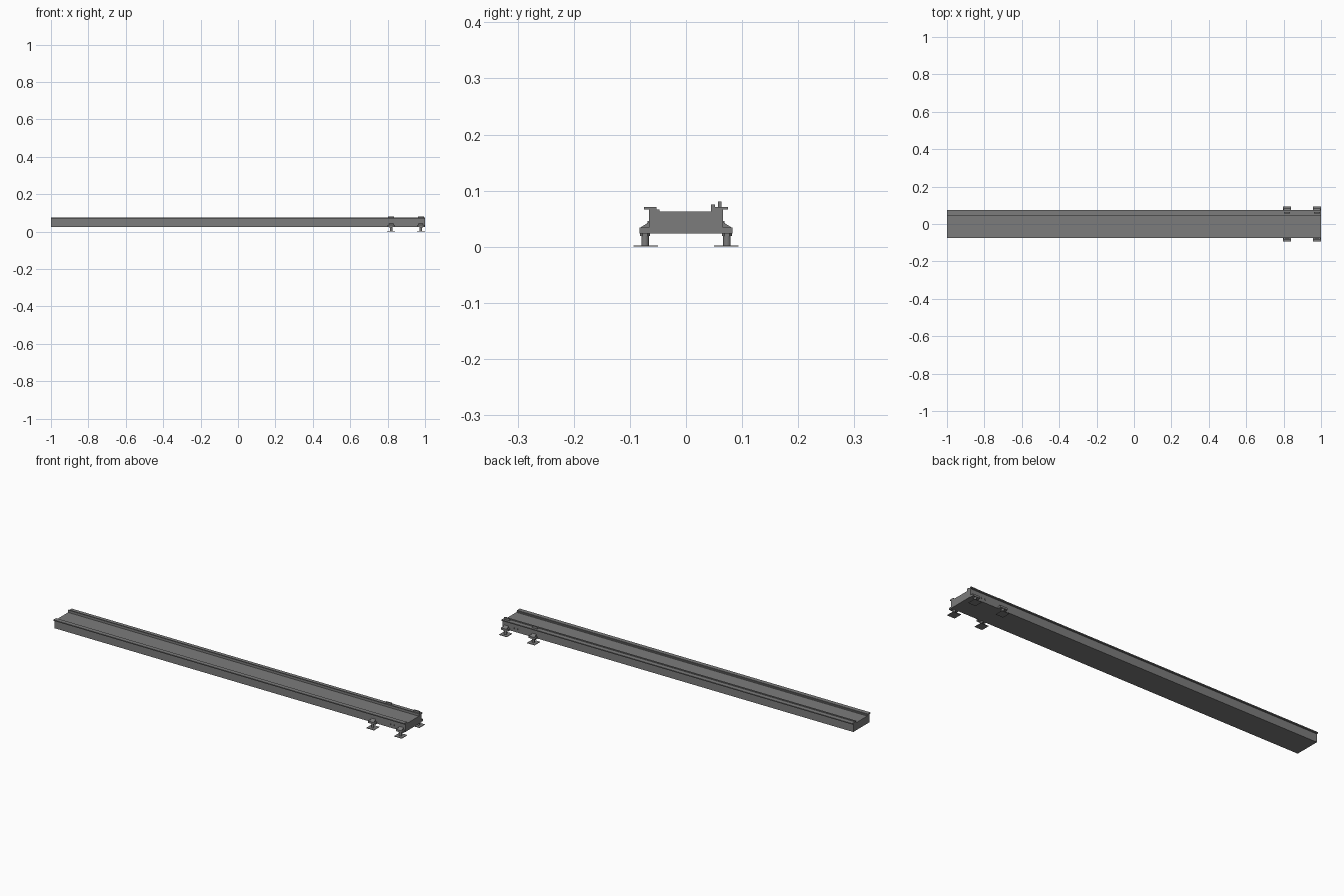
import bpy, bmesh
from math import pi

if "Cube" in bpy.data.objects:
    bpy.data.objects.remove(bpy.data.objects["Cube"])

# Dark grey paint for every part
dark = bpy.data.materials.new("dark_grey")
dark.diffuse_color = (.2, .2, .2, 1)
dark.use_nodes = True
dark.node_tree.nodes["Principled BSDF"].inputs["Base Color"].default_value = dark.diffuse_color


def extrude_x(name, profile, x0, x1):
    """Extrude a closed (y, z) profile along x."""
    bm = bmesh.new()
    face = bm.faces.new([bm.verts.new((x0, y, z)) for y, z in profile])
    res = bmesh.ops.extrude_face_region(bm, geom=[face])
    verts = [v for v in res["geom"] if isinstance(v, bmesh.types.BMVert)]
    bmesh.ops.translate(bm, verts=verts, vec=(x1 - x0, 0, 0))
    # close the starting end if the extrusion consumed its face
    bmesh.ops.holes_fill(bm, edges=[e for e in bm.edges if e.is_boundary])
    bmesh.ops.recalc_face_normals(bm, faces=bm.faces)
    mesh = bpy.data.meshes.new(name)
    bm.to_mesh(mesh)
    bm.free()
    mesh.materials.append(dark)
    ob = bpy.data.objects.new(name, mesh)
    bpy.context.collection.objects.link(ob)
    return ob


def box(name, x, y, z):
    return extrude_x(name, [(y[0], z[0]), (y[1], z[0]), (y[1], z[1]), (y[0], z[1])], *x)


def cylinder(name, loc, r, depth, sides=16, rot=(0, 0, 0)):
    bpy.ops.mesh.primitive_cylinder_add(vertices=sides, radius=r, depth=depth,
                                        location=loc, rotation=rot)
    ob = bpy.context.object
    ob.name = name
    ob.data.materials.append(dark)
    if sides > 8:
        bpy.ops.object.shade_smooth_by_angle()
    return ob


# Long beam with side flanges and a raised guide rib along the back edge
extrude_x("track_beam", [
    (-.066, .024), (.066, .024), (.066, .066), (.075, .066), (.075, .071),
    (.052, .071), (.052, .075), (.045, .075), (.045, .063), (-.047, .063),
    (-.047, .066), (-.053, .066), (-.053, .071), (-.075, .071),
    (-.075, .066), (-.066, .066)], -1, 1)

# Adjustable feet: base block with gussets, threaded post, nut and square plate
for n, x in enumerate((.819, .9775)):
    for side, s in (("front", -1), ("back", 1)):
        tag = f"{side}_{n + 1}"
        box("bracket_" + tag, (x - .020, x + .020),
            sorted((s * .065, s * .083)), (.024, .034))
        extrude_x("gusset_" + tag, [(s * .065, .033), (s * .083, .033), (s * .066, .044),
                                    (s * .065, .044)], x - .012, x + .012)
        cylinder("post_" + tag, (x, s * .073, .0145), .0067, .025)
        cylinder("nut_" + tag, (x, s * .073, .022), .009, .005, 6)
        box("foot_plate_" + tag, (x - .0215, x + .0215),
            sorted((s * .050, s * .094)), (0, .0025))
    # Upright clip above the back flange
    box(f"clip_{n + 1}", (x - .016, x + .016), (.057, .063), (.070, .081))

# Small bolts on the back and front walls between the feet
for side, s in (("front", -1), ("back", 1)):
    for n, x in enumerate((.915, .935)):
        cylinder(f"bolt_{side}_{n + 1}", (x, s * .067, .042), .004, .004, 12, (pi / 2, 0, 0))
